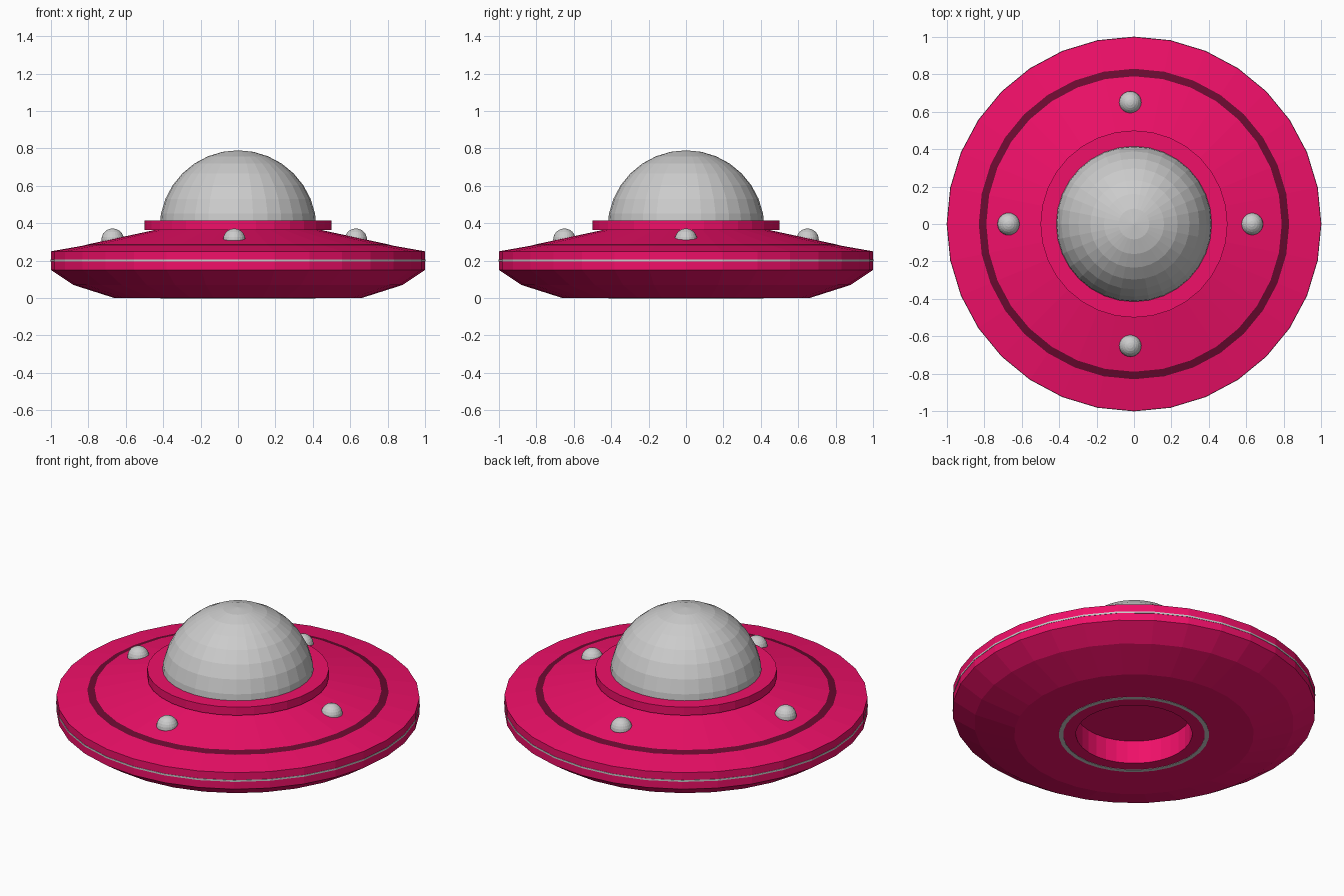
import bpy, bmesh
from math import cos, sin, pi

if "Cube" in bpy.data.objects:
    bpy.data.objects.remove(bpy.data.objects["Cube"])

SEGMENTS = 32


def material(name, color):
    m = bpy.data.materials.new(name)
    m.diffuse_color = (*color, 1)
    m.use_nodes = True
    m.node_tree.nodes["Principled BSDF"].inputs["Base Color"].default_value = m.diffuse_color
    return m


pink = material("pink", (0.87, 0.005, 0.14))
dark_pink = material("dark_pink", (0.15, 0.003, 0.03))


def lathe(name, profile, mat=None, closed=False, location=(0, 0, 0), segments=SEGMENTS):
    """Revolve (radius, z) points, listed bottom to top on the outside, about z."""
    bm = bmesh.new()
    rings = []
    for r, z in profile:
        if r == 0:
            rings.append([bm.verts.new((0, 0, z))] * segments)
        else:
            rings.append([bm.verts.new((r * cos(2 * pi * i / segments),
                                        r * sin(2 * pi * i / segments), z))
                          for i in range(segments)])
    pairs = list(zip(rings, rings[1:]))
    if closed:
        pairs.append((rings[-1], rings[0]))
    for a, b in pairs:
        for i in range(segments):
            j = (i + 1) % segments
            bm.faces.new(list(dict.fromkeys((a[i], a[j], b[j], b[i]))))
    mesh = bpy.data.meshes.new(name)
    bm.to_mesh(mesh)
    bm.free()
    obj = bpy.data.objects.new(name, mesh)
    obj.location = location
    if mat:
        mesh.materials.append(mat)
    bpy.context.collection.objects.link(obj)
    return obj


def band(name, r0, r1, z0, z1, mat=None):
    """Solid ring with a rectangular section."""
    return lathe(name, [(r0, z0), (r1, z0), (r1, z1), (r0, z1)], mat, closed=True)


def dome(name, radius, z_center, start, rings, location=(0, 0, 0), segments=SEGMENTS):
    """Sphere from latitude start up to the pole."""
    pts = [(radius * cos(t), z_center + radius * sin(t))
           for t in (start + (pi / 2 - start) * k / rings for k in range(rings))]
    return lathe(name, pts + [(0, z_center + radius)], None, False, location, segments)


# Saucer hull, including the round recess underneath
hull = lathe("saucer_hull", [
    (0, 0.14), (0.32, 0.14), (0.32, 0), (0.66, 0), (0.88, 0.07), (1, 0.15),
    (1, 0.25), (0.83, 0.28), (0.79, 0.29), (0.44, 0.365), (0, 0.365)], pink)

# Dark seam running around the upper deck
hull.data.materials.append(dark_pink)
for face in hull.data.polygons:
    r = (face.center.x ** 2 + face.center.y ** 2) ** 0.5
    if 0.79 < r < 0.83 and face.center.z > 0.25:
        face.material_index = 1

# Collar and cockpit dome
lathe("dome_collar", [(0, 0.365), (0.5, 0.365), (0.5, 0.415), (0, 0.415)], pink)
dome("cockpit_dome", 0.42, 0.37, 0, 8)

# Grey trim on the rim and around the recess
band("rim_stripe", 0.99, 1.002, 0.195, 0.205)
band("underside_ring", 0.39, 0.414, -0.002, 0.01)

# Four deck lights on a slightly offset circle
for i, side in enumerate(("right", "back", "left", "front")):
    a = i * pi / 2
    dome(f"{side}_light", 0.06, 0, -pi / 2 + 0.001, 12,
         (0.65 * cos(a) - 0.02, 0.65 * sin(a), 0.312), 24)
